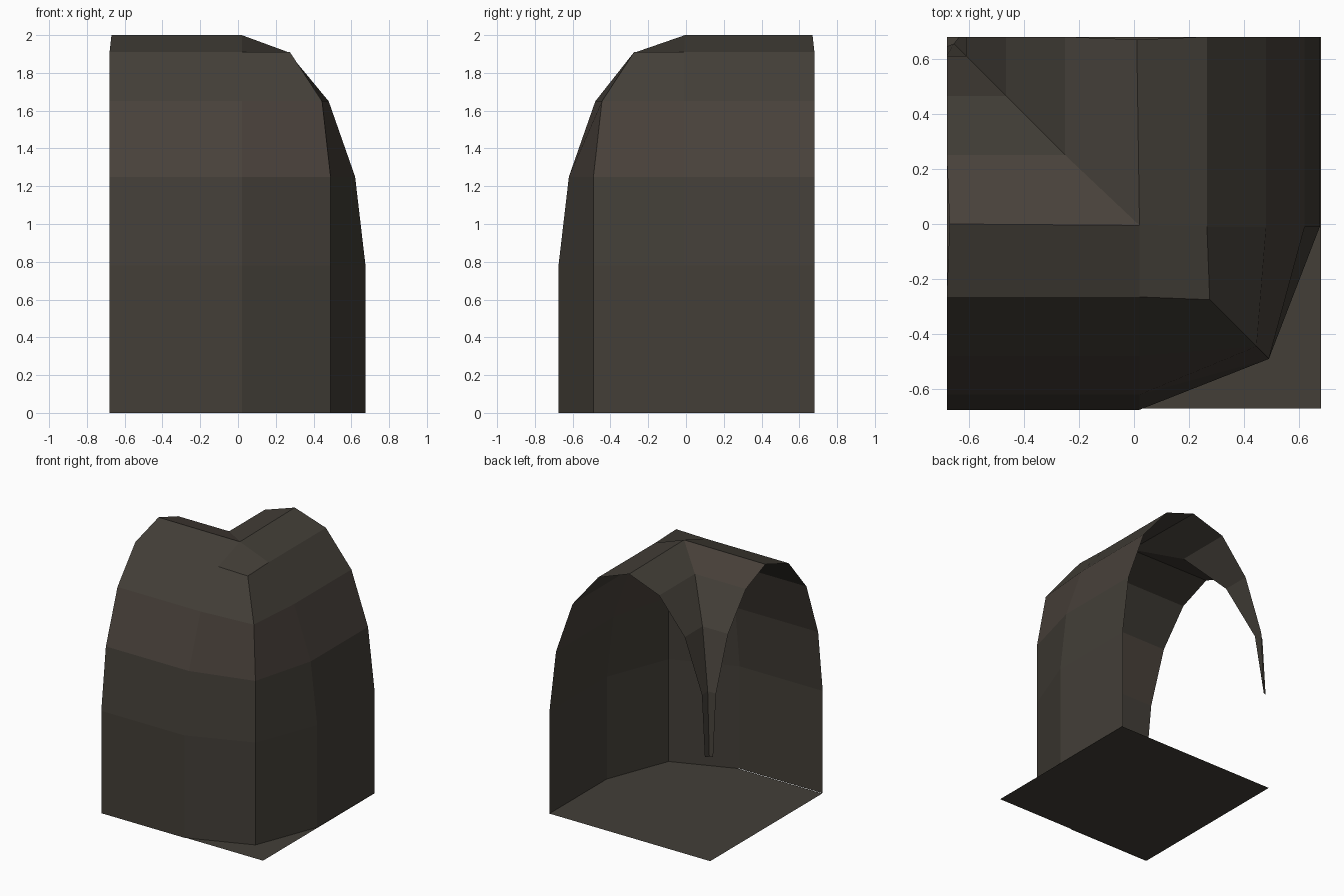
import bpy

if "Cube" in bpy.data.objects:
    bpy.data.objects.remove(bpy.data.objects["Cube"])


def material(name, rgb):
    m = bpy.data.materials.new(name)
    m.diffuse_color = (*rgb, 1.0)
    m.use_nodes = True
    m.node_tree.nodes["Principled BSDF"].inputs["Base Color"].default_value = m.diffuse_color
    return m


GREY = material("grey stone", (0.056, 0.049, 0.039))
WARM = material("warm stone", (0.066, 0.053, 0.043))


def make_object(name, verts, faces, warm_rule=lambda c: False):
    """Flat-shaded mesh; faces whose centre passes the rule get the warm stone."""
    mesh = bpy.data.meshes.new(name)
    mesh.from_pydata(verts, [], faces)
    mesh.materials.append(GREY)
    mesh.materials.append(WARM)
    for p in mesh.polygons:
        p.material_index = 1 if warm_rule(p.center) else 0
    obj = bpy.data.objects.new(name, mesh)
    bpy.context.collection.objects.link(obj)
    return obj


def loft(name, rings, outward, warm_rule):
    """Skin rings listed from bottom to top."""
    verts, faces = [], []
    n = len(rings[0])
    for ring in rings:
        verts += ring
    for r in range(len(rings) - 1):
        for i in range(n - 1):
            a, b = r * n + i, (r + 1) * n + i
            f = (a, a + 1, b + 1, b)
            faces.append(f if outward else f[::-1])
    return make_object(name, verts, faces, warm_rule)


E = 0.68          # half width of the tile
TOP = (0.02, -0.005, 2.0)   # where the two ridges meet


def outer_ring(z, d, c):
    """Outer side of the bend: straight run, cut corner, straight run."""
    return [(-E, -d, z), (0.02, -d, z), (c, -c, z), (d, -0.01, z), (d, E, z)]


def inner_ring(z, d):
    """Inner side of the bend: short runs meeting on the diagonal."""
    return [(-E, d, z), (-d, d, z), (-d, E, z)]


# Upright outer wall
loft("outer_wall", [outer_ring(0.0, 0.675, 0.49), outer_ring(0.78, 0.675, 0.49)],
     True, lambda c: False)

# Curved outer half of the vault
outer = [outer_ring(0.78, 0.675, 0.49), outer_ring(1.25, 0.62, 0.49),
         outer_ring(1.65, 0.48, 0.445), outer_ring(1.91, 0.265, 0.275)]
loft("outer_vault", outer, True, lambda c: 1.25 < c.z < 1.7)

# Crown strips beside the ridge, with one corner patch
ridge_a, ridge_b = (-0.67, 0.0, 2.0), (0.01, 0.67, 2.0)
make_object("crown", outer[-1] + [ridge_a, TOP, ridge_b],
            [(0, 1, 6, 5), (1, 2, 3, 6), (3, 4, 7, 6)])

# Inner half of the vault, narrowing to a hanging spike at the inside corner
inner = [[(-E, 0.645, 0.78), (-0.655, 0.655, 0.78), (-0.635, E, 0.78)],
         inner_ring(1.25, 0.61), inner_ring(1.65, 0.465), inner_ring(1.91, 0.25),
         [ridge_a, TOP, ridge_b]]
loft("inner_vault", inner, False, lambda c: c.z > 1.92 and c.x < -0.2)

# Square floor
make_object("floor", [(-E, -0.67, 0), (E, -0.67, 0), (E, E, 0), (-E, E, 0)], [(0, 1, 2, 3)])
